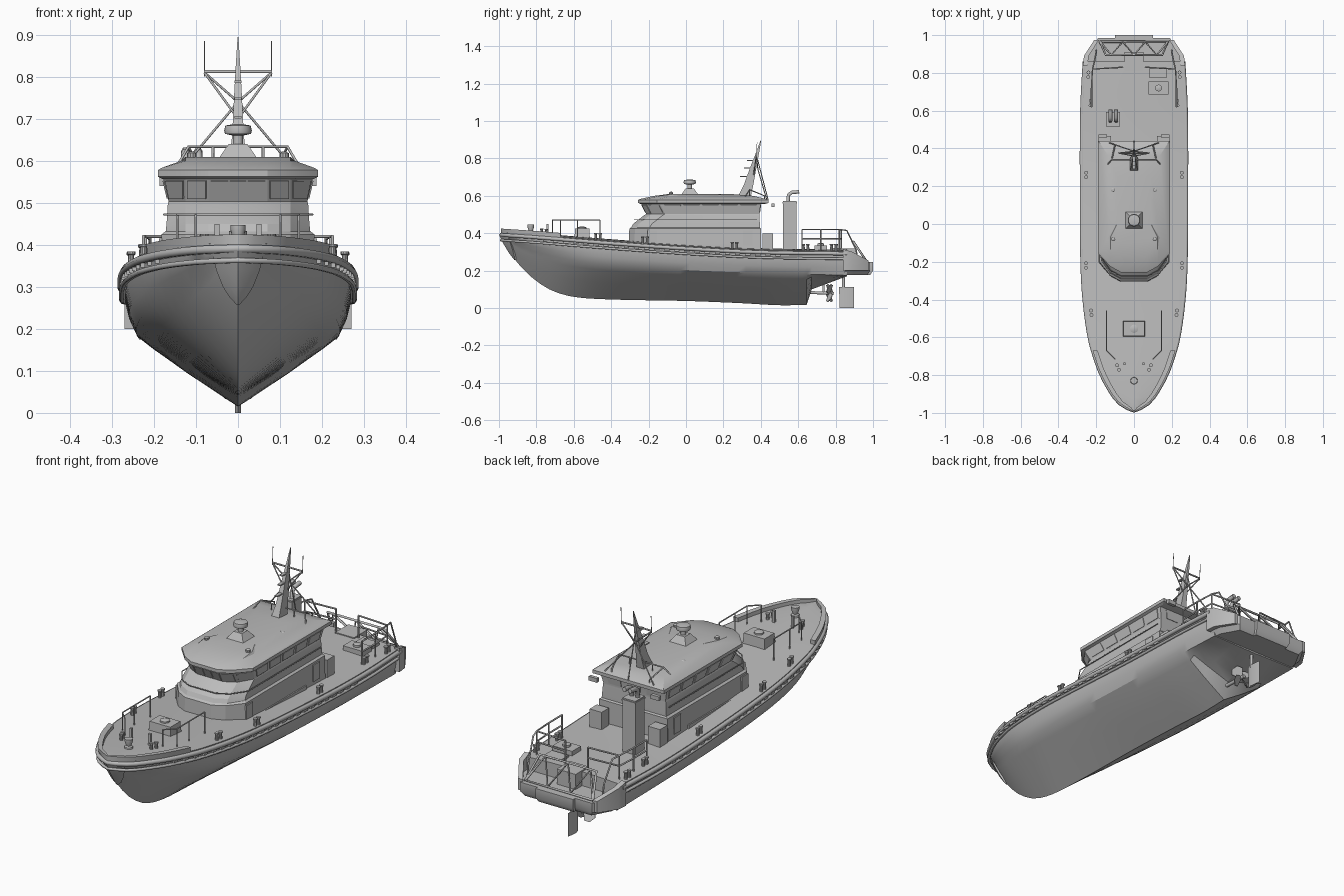
import bpy, bmesh, math
from mathutils import Vector

if "Cube" in bpy.data.objects:
    bpy.data.objects.remove(bpy.data.objects["Cube"])

grey = bpy.data.materials.new("ship_grey")
grey.diffuse_color = (0.5, 0.5, 0.5, 1)
grey.use_nodes = True
grey.node_tree.nodes["Principled BSDF"].inputs["Base Color"].default_value = grey.diffuse_color


def mesh(name, verts, faces, angle=35):
    me = bpy.data.meshes.new(name)
    me.from_pydata([tuple(v) for v in verts], [], faces)
    bm = bmesh.new()
    bm.from_mesh(me)
    bmesh.ops.remove_doubles(bm, verts=bm.verts, dist=1e-5)
    bmesh.ops.recalc_face_normals(bm, faces=bm.faces)
    bm.to_mesh(me)
    bm.free()
    me.shade_smooth()
    me.set_sharp_from_angle(angle=math.radians(angle))
    me.materials.append(grey)
    ob = bpy.data.objects.new(name, me)
    bpy.context.collection.objects.link(ob)
    return ob


def loft(name, rings, angle=35):
    """Skin closed rings and cap both ends."""
    n = len(rings[0])
    faces = [(k*n + i, k*n + (i+1) % n, (k+1)*n + (i+1) % n, (k+1)*n + i)
             for k in range(len(rings)-1) for i in range(n)]
    faces += [tuple(range(n)), tuple(range((len(rings)-1)*n, len(rings)*n))]
    return mesh(name, [p for r in rings for p in r], faces, angle)


def frustum(name, c, lo, hi, z0, z1):
    """Box whose bottom and top half sizes may differ."""
    return loft(name, [[(c[0]+sx*h[0], c[1]+sy*h[1], z) for sx, sy in
                        ((-1, -1), (1, -1), (1, 1), (-1, 1))] for h, z in ((lo, z0), (hi, z1))])


def box(name, x, y, hx, hy, z0, z1):
    return frustum(name, (x, y), (hx, hy), (hx, hy), z0, z1)


def turned(name, x, y, prof, n=16):
    """Round part from (radius, height) pairs."""
    return loft(name, [[(x + r*math.cos(2*math.pi*i/n), y + r*math.sin(2*math.pi*i/n), z)
                        for i in range(n)] for r, z in prof])


def tubes(name, paths, r=0.003):
    cu = bpy.data.curves.new(name, 'CURVE')
    cu.dimensions, cu.bevel_depth, cu.bevel_resolution, cu.use_fill_caps = '3D', r, 1, True
    for pts in paths:
        s = cu.splines.new('POLY')
        s.points.add(len(pts)-1)
        for p, q in zip(s.points, pts):
            p.co = (*q, 1)
    cu.materials.append(grey)
    bpy.context.collection.objects.link(bpy.data.objects.new(name, cu))


def interp(table, y):
    """Smooth curve through (y, value) knots."""
    def slope(i):
        a, b = max(i-1, 0), min(i+1, len(table)-1)
        return (table[b][1]-table[a][1]) / (table[b][0]-table[a][0])
    if y <= table[0][0]:
        return table[0][1]
    for i in range(len(table)-1):
        (a, va), (b, vb) = table[i], table[i+1]
        if y <= b:
            h, t = b-a, (y-a)/(b-a)
            return ((2*t**3-3*t*t+1)*va + (t**3-2*t*t+t)*h*slope(i)
                    + (3*t*t-2*t**3)*vb + (t**3-t*t)*h*slope(i+1))
    return table[-1][1]


# Hull lines: deck edge, chine and keel
EDGE_W = [(-.99, .003), (-.95, .07), (-.9, .112), (-.8, .168), (-.7, .205), (-.6, .232),
          (-.4, .259), (-.2, .27), (.2, .273), (.6, .271), (.86, .258)]
EDGE_Z = [(-.99, .405), (-.8, .392), (-.4, .36), (0, .332), (.4, .312), (.86, .305)]
CHINE_W = [(-.99, .002), (-.95, .04), (-.9, .07), (-.8, .125), (-.6, .196), (-.4, .227),
           (-.1, .24), (.4, .242), (.86, .235)]
CHINE_Z = [(-.99, .392), (-.9, .335), (-.8, .3), (-.6, .255), (-.4, .23), (0, .203), (.4, .188), (.86, .175)]
KEEL_Z = [(-.99, .375), (-.95, .31), (-.9, .24), (-.82, .16), (-.72, .095), (-.6, .06), (-.4, .046),
          (0, .038), (.3, .026), (.5, .015), (.645, .017)]


def edge(y, side=1, out=0, up=0):
    return Vector((side*(interp(EDGE_W, y)+out), y, interp(EDGE_Z, y)+up))


stations = [-.99, -.975, -.95, -.92] + [-.88 + .05*i for i in range(31)] + [.645, .672, .72, .77, .82, .86]
rings = []
for y in stations:
    w, z, cw, cz = (interp(t, y) for t in (EDGE_W, EDGE_Z, CHINE_W, CHINE_Z))
    kz = interp(KEEL_Z, y) if y < .65 else .1 + .07*(y-.672)/.188
    half = [(cw*.5, kz+(cz-kz)*.47), (cw*.85, kz+(cz-kz)*.83), (cw, cz),
            (cw+(w-cw)*.55, cz+(z-cz)*.3), (w*.985, cz+(z-cz)*.62), (w, z), (w*.5, z+.006)]
    rings.append([(0, y, kz)] + [(x, y, h) for x, h in half] + [(0, y, z+.008)]
                 + [(-x, y, h) for x, h in reversed(half)])
loft("hull", rings, 28)

# Rubbing strakes round the whole deck edge
run = [y for y in stations if y > -.985]
for up, r, label in ((-.014, .011, "upper"), (-.042, .007, "lower")):
    tubes("rub_rail_"+label, [[edge(y, -1, .003, up) for y in reversed(run)]
                              + [(0, -.988, .405+up)] + [edge(y, 1, .003, up) for y in run]], r)

# Bow bulwark and bow pad
for s in (-1, 1):
    ys = [-.99, -.97, -.94, -.9, -.85, -.8, -.75, -.7, -.67]
    loft("bow_bulwark", [[edge(y, s, 0, -.01), edge(y, s, .004, .02),
                          edge(y, s, -min(.022, interp(EDGE_W, y)), .02),
                          edge(y, s, -min(.022, interp(EDGE_W, y)), -.01)] for y in ys])
pad = [(.385, -.997, .062), (.34, -.974, .052), (.3, -.95, .036), (.275, -.932, .02), (.258, -.918, .004)]
loft("bow_pad", [[(-w, y+w*.72, z), (-w*.5, y+w*.25, z), (0, y, z), (w*.5, y+w*.25, z),
                  (w, y+w*.72, z), (0, y+.06, z)] for z, y, w in pad])

# Freeing ports
for s in (-1, 1):
    for i in range(24):
        y = -.75 + i*.054
        p = edge(y, s, .004, -.028)
        box("freeing_port", p.x, y, .005, .014, p.z-.005, p.z+.005)

# Stern platform with corner bulwarks and folding frame
outline = [(-.248, .85), (-.24, .9), (-.19, .985), (-.1, .985), (-.1, 1), (.1, 1), (.1, .985), (.19, .985), (.24, .9), (.248, .85)]
loft("stern_platform", [[(x*k, y-d, z) for x, y in outline]
                        for z, k, d in ((.178, .93, .015), (.2, 1, 0), (.245, 1, 0))])
for s in (-1, 1):
    loft("stern_corner", [[(s*.27, .84, z1), (s*.245, .84, z1), (s*.245, .84, .2), (s*.27, .84, .2)]
                          if k == 0 else
                          [(s*x, y, z1), (s*(x-.025), y, z1), (s*(x-.025), y, .2), (s*x, y, .2)]
                          for k, x, y, z1 in ((0, 0, 0, .315), (1, .265, .89, .3), (1, .21, .975, .255))])
lo, hi = (.965, .25), (.895, .355)
row = [(-.18+.06*i, *(lo if i % 2 == 0 else hi)) for i in range(7)]
tubes("stern_frame", [[(-.18, *lo), (-.15, *hi), (.15, *hi), (.18, *lo), (-.18, *lo)], row], .006)


def house(w, f, a, z):
    half = [(.07, f), (.125, f+.03), (w, f+.1), (w, a)]
    return [Vector((x, y, z)) for x, y in half] + [Vector((-x, y, z)) for x, y in reversed(half)]


# Deckhouse, wheelhouse and roof
sill, head = house(.165, -.212, .392, .503), house(.178, -.24, .4, .558)
loft("deckhouse", [house(.185, -.308, .4, .29), house(.182, -.303, .4, .425), house(.172, -.293, .395, .432),
                   house(.17, -.283, .395, .45), house(.167, -.222, .392, .498), sill, head], 20)
loft("roof", [house(.178, -.24, .42, .556), house(.19, -.256, .44, .562), house(.19, -.256, .44, .578),
              house(.182, -.246, .43, .583), house(.135, -.17, .36, .6), house(.09, -.1, .25, .609)], 20)
box("deckhouse_step", 0, .05, .19, .2, .29, .34)


def pane(name, a, b, i, u0, u1, v0, v1):
    """Thin plate lying on side i of the wall between rings a and b."""
    j = (i+1) % 8
    q = [a[i].lerp(a[j], u).lerp(b[i].lerp(b[j], u), v) for u, v in ((u0, v0), (u1, v0), (u1, v1), (u0, v1))]
    n = (q[1]-q[0]).cross(q[3]-q[0]).normalized()
    if n.dot(q[0]-Vector((0, .1, q[0].z))) < 0:
        n = -n
    loft(name, [[p-n*.002 for p in q], [p+n*.003 for p in q]])


for i in (0, 1, 4+1, 4, 7, 2, 3, 6-2):
    spans = {7: [(.04, .33), (.36, .64), (.67, .96)], 2: [(.04+.19*k, .2+.19*k) for k in range(5)],
             4: [(.8-.19*k, .96-.19*k) for k in range(5)], 3: [(.1, .3), (.4, .6), (.7, .9)]}.get(i, [(.1, .9)])
    for u0, u1 in spans:
        pane("window", sill, head, i, u0, u1, .14, .9)
pane("window", sill, head, 6, .1, .9, .14, .9)
for s in (-1, 1):
    for y in (-.18, .33):
        box("side_door", s*.184, y, .004, .025, .335, .415)
tubes("house_rail", [[p + Vector((p.x*.03, 0, 0)) for p in
                      reversed(house(.172, -.275, .38, .472)[:4])] +
                     [p for p in reversed(house(.176, -.275, .38, .472)[4:])]], .0025)

# Radar on its pedestal, roof fittings
frustum("radar_pedestal", (0, .02), (.05, .05), (.022, .022), .6, .64)
turned("radar", 0, .02, [(.012, .63), (.012, .66), (.031, .664), (.033, .672), (.03, .684), (.01, .687)], 20)
for s in (-1, 1):
    turned("roof_lamp", s*.11, -.08, [(.006, .58), (.006, .6), (.011, .602), (.011, .618), (.004, .622)], 10)
    turned("roof_vent", s*.11, .18, [(.012, .585), (.012, .603), (.006, .607)], 10)
    box("roof_plate", s*.065, -.09, .014, .014, .595, .606)

# Mast, arms, stays and aerials
loft("mast", [[(-w, y-d, z), (w, y-d, z), (w, y+d, z), (-w, y+d, z)] for w, d, y, z in
              ((.022, .035, .31, .59), (.014, .025, .335, .66), (.009, .016, .362, .76),
               (.006, .01, .378, .815), (.001, .002, .4, .895))])
for y, z in ((.315, .7), (.335, .745), (.352, .785)):
    box("mast_bracket", 0, y, .008, .025, z, z+.006)
top = (0, .378, .812)
tubes("mast_arm", [[(-.08, .375, .812), (.08, .375, .812)]], .004)
both = (-1, 1)
tubes("mast_stay", [[(s*.13, .43, .585), (0, .385, .74), (-s*.08, .376, .81)] for s in both]
      + [[(0, .36, .7), (s*.08, .375, .81)] for s in both] + [[top, (0, .44, .575)]], .003)
tubes("aerial", [[(s*.08, .375, .8), (s*.08, .38, .885)] for s in both], .0015)
tubes("roof_rail", [[(-.155, .3, .57), (-.118, .34, .633), (.118, .34, .633), (.155, .3, .57)]]
      + [[(s*.118, .34, .633), (s*.1, .42, .6), (s*.1, .42, .575)] for s in both]
      + [[(s*.06, .34, .633), (s*.06, .34, .585)] for s in both], .0035)
for s in both:
    box("aft_lamp_bar", s*.165, .465, .022, .008, .54, .56)
    box("aft_locker", s*.155, .437, .032, .028, .305, .4)

# Funnel with twin exhausts
box("funnel", -.11, .555, .034, .036, .3, .572)
box("funnel_rim", -.11, .555, .037, .039, .56, .566)
tubes("exhaust", [[(x, .545, .56), (x, .548, .605), (x, .565, .618), (x, .605, .622)] for x in (-.125, -.095)], .011)

# Deck hatches
frustum("fore_hatch", (0, -.555), (.06, .042), (.055, .038), .36, .425)
turned("fore_hatch_wheel", 0, -.555, [(.022, .42), (.022, .432), (.01, .436)])
box("aft_hatch", .13, .72, .052, .034, .3, .335)
turned("aft_hatch_wheel", .13, .72, [(.018, .33), (.018, .345), (.008, .348)])
box("aft_hatch_small", .128, .8, .045, .028, .3, .322)
box("stern_gate", 0, .86, .05, .05, .24, .318)

# Fore and aft guard rails
fore = [(-.145, -.46), (-.145, -.58), (-.145, -.67), (-.1, -.715), (.1, -.715), (.145, -.67), (.145, -.58), (.145, -.46)]
tubes("fore_rail", [[(x, y, .472) for x, y in part] for part in (fore[:4], fore[4:])]
      + [[(x, y, .472), (x, y, .36)] for x, y in fore], .003)
aft = [(-.225, .62), (-.225, .72), (-.22, .82), (-.06, .83), (.06, .83), (.22, .82), (.225, .72), (.225, .62)]
tubes("aft_rail", [[(x, y, z) for x, y in part] for z in (.42, .37) for part in (aft[:4], aft[4:])]
      + [[(x, y, .42), (x, y, .3)] for x, y in aft]
      + [[(s*.22, .82, .42), (s*.21, .86, .415), (s*.2, .91, .31), (s*.2, .92, .24)] for s in both], .004)

# Bollards and anchor windlass
for y, inset in ((-.76, .1), (-.47, .025), (-.22, .015), (.26, .02), (.64, .04), (.79, .02)):
    for s in both:
        for dy in (-.012, .012):
            p = edge(y+dy, s, -inset)
            turned("bollard", p.x, p.y, [(.008, p.z-.01), (.007, p.z+.028), (.01, p.z+.03), (.01, p.z+.036)], 10)
for s in both:
    box("fore_post", s*.05, -.74, .006, .006, .38, .45)
turned("windlass", 0, -.83, [(.022, .38), (.018, .41), (.012, .415), (.018, .435), (.018, .447)])

# Propeller, shaft and rudder
tubes("propeller_shaft", [[(0, .62, .085), (0, .79, .078)]], .009)
tubes("shaft_strut", [[(0, .735, .08), (0, .735, .16)]], .007)
for k in range(4):
    a = math.pi/4 + k*math.pi/2
    r, t = Vector((math.cos(a), 0, math.sin(a))), Vector((-math.sin(a), 0, math.cos(a)))
    c, e = Vector((0, .767, .08)), Vector((0, 1, 0))
    loft("propeller_blade", [[c + r*d + t*w + e*(w*.7+o) for d, w in
                              ((.005, -.008), (.035, -.024), (.055, -.012), (.055, .012), (.035, .024), (.005, .008))]
                             for o in (-.002, .002)])
loft("rudder", [[(0, .822-d, z), (.007, .845, z), (0, .898, z), (-.007, .845, z)] for d, z in ((0, 0), (.004, .112))])
tubes("rudder_stock", [[(0, .842, .1), (0, .842, .19)]], .008)
